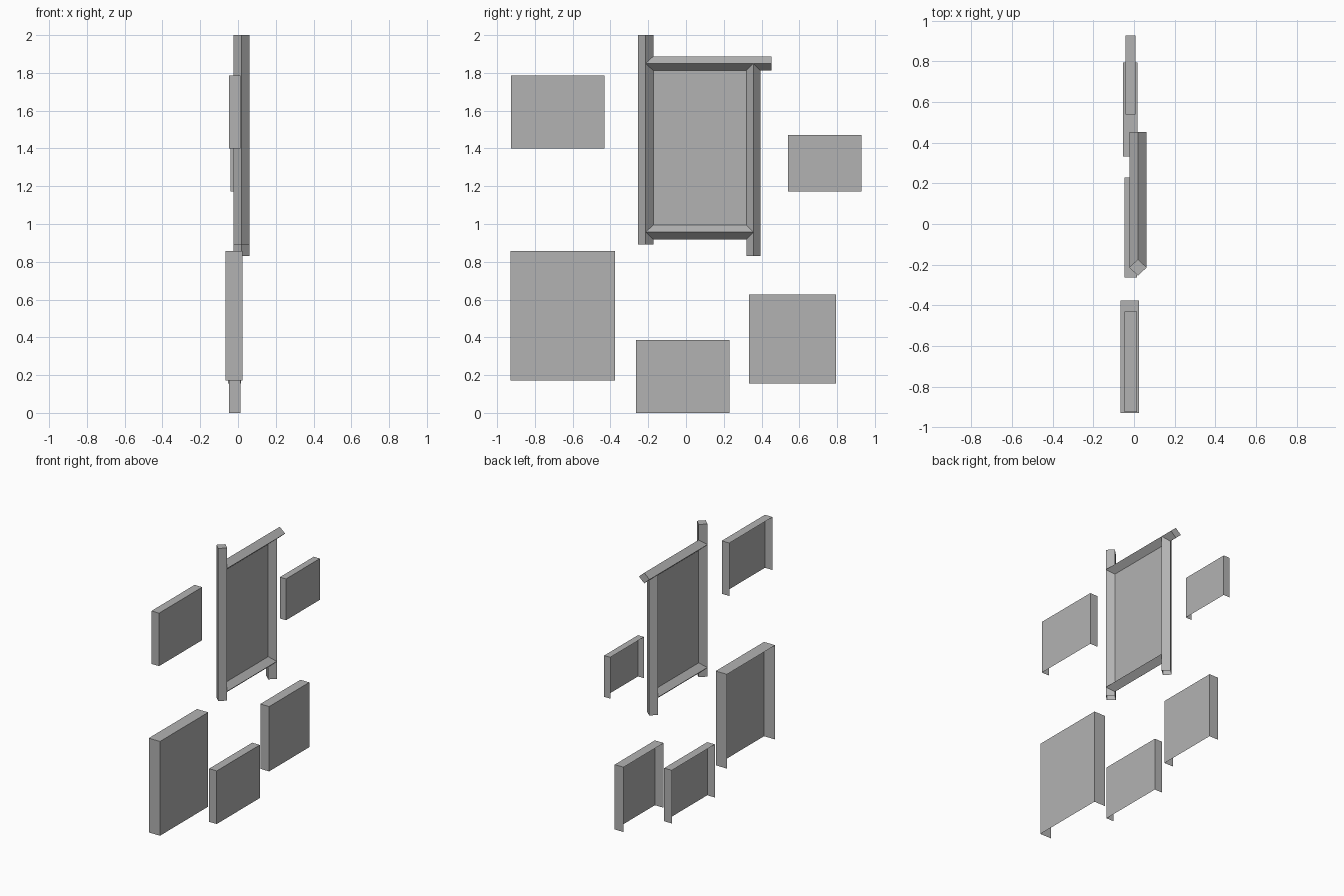
import bpy, bmesh
from mathutils import Vector

if "Cube" in bpy.data.objects:
    bpy.data.objects.remove(bpy.data.objects["Cube"])

# Mid grey shared by every part
grey = bpy.data.materials.new("mid_grey")
grey.diffuse_color = (0.45, 0.45, 0.45, 1)
grey.use_nodes = True
grey.node_tree.nodes["Principled BSDF"].inputs["Base Color"].default_value = grey.diffuse_color


def make_object(name, verts, faces):
    mesh = bpy.data.meshes.new(name)
    mesh.from_pydata(verts, [], faces)
    mesh.materials.append(grey)
    obj = bpy.data.objects.new(name, mesh)
    bpy.context.collection.objects.link(obj)
    return obj


def canvas(name, x0, x1, y0, y1, z0, z1):
    """Picture panel with folded top and side edges, open at back and bottom."""
    verts = [(x, y, z) for x in (x0, x1) for y in (y0, y1) for z in (z0, z1)]
    faces = [(4, 6, 7, 5),   # picture
             (1, 5, 7, 3),   # top edge
             (0, 4, 5, 1),   # near side
             (2, 3, 7, 6)]   # far side
    make_object(name, verts, faces)


def bar(name, axis, start, end, centre, half):
    """Diamond-section frame bar along y or z, capped only at its far end."""
    verts = []
    for t in (start, end):
        for dx, d in ((HALF_X, 0), (0, half), (-HALF_X, 0), (0, -half)):
            side = centre + d
            y, z = (t, side) if axis == 'y' else (side, t)
            verts.append(Vector((MID_X + dx, y, z)))
    faces = [(i, (i + 1) % 4, (i + 1) % 4 + 4, i + 4) for i in range(4)]
    faces.append((4, 5, 6, 7))
    obj = make_object(name, verts, faces)
    if axis == 'y':  # sections along y wind the other way
        obj.data.flip_normals()


# Loose canvases around the framed picture
canvas("upper_left_canvas", -0.047, 0.014, -0.926, -0.431, 1.40, 1.785)
canvas("upper_right_canvas", -0.041, 0.008, 0.54, 0.928, 1.172, 1.472)
canvas("lower_left_canvas", -0.066, 0.024, -0.93, -0.376, 0.172, 0.857)
canvas("lower_middle_canvas", -0.047, 0.014, -0.264, 0.23, 0.0, 0.386)
canvas("lower_right_canvas", -0.054, 0.017, 0.333, 0.794, 0.155, 0.626)

# Frame of four overlapping bars
MID_X, HALF_X = 0.0195, 0.0425
LEFT, RIGHT, LOW, HIGH = -0.214, 0.357, 0.957, 1.85
bar("frame_left_bar", 'z', 0.891, 2.0, LEFT, 0.041)
bar("frame_right_bar", 'z', 0.83, HIGH, RIGHT, 0.038)
bar("frame_top_bar", 'y', LEFT, 0.452, HIGH, 0.038)
bar("frame_bottom_bar", 'y', LEFT, RIGHT, LOW, 0.038)

# Picture inside the frame
make_object("framed_picture",
            [(MID_X, LEFT, LOW), (MID_X, RIGHT, LOW),
             (MID_X, RIGHT, HIGH), (MID_X, LEFT, HIGH)],
            [(0, 1, 2, 3)])
